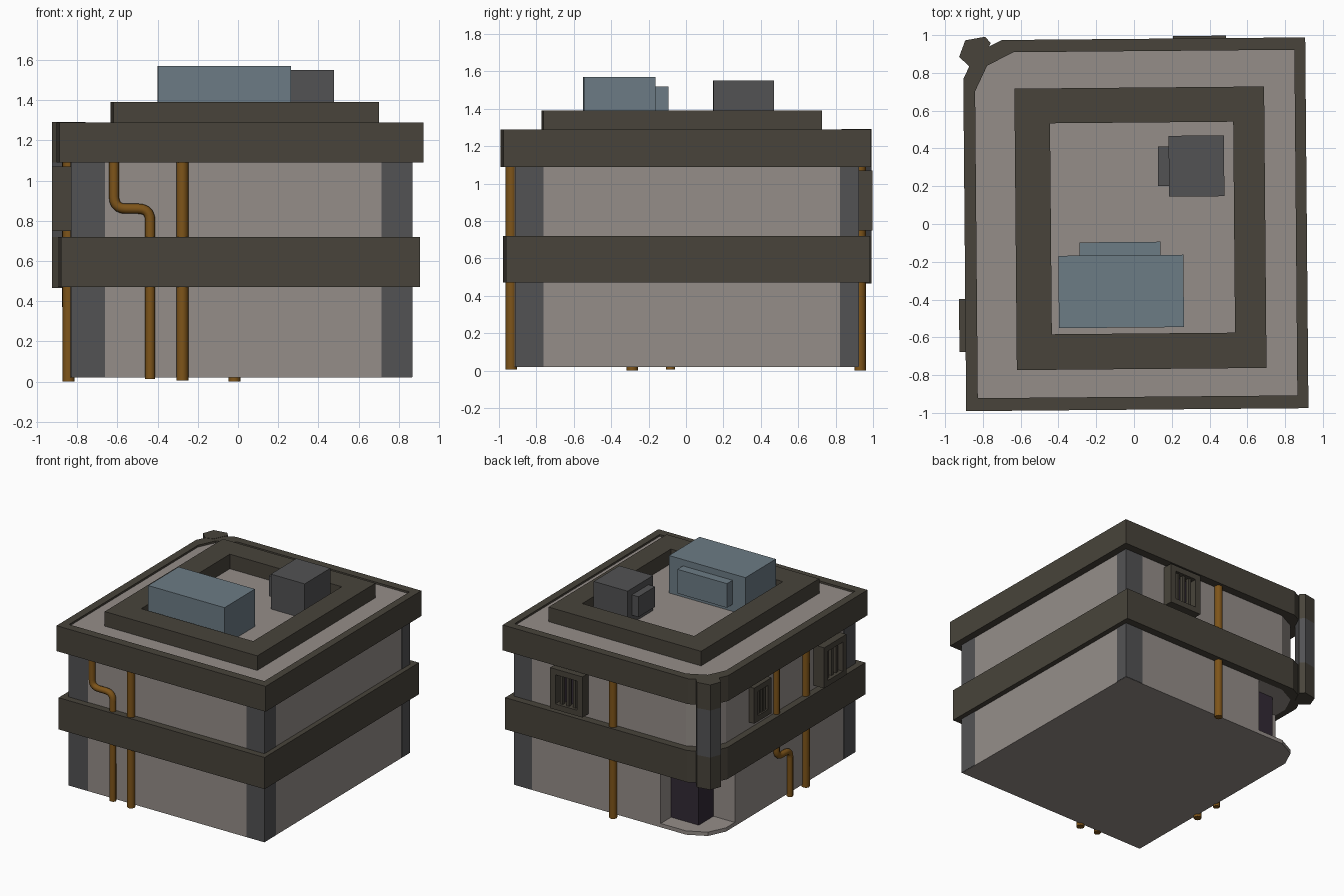
import bpy, math

if "Cube" in bpy.data.objects:
    bpy.data.objects.remove(bpy.data.objects["Cube"])

TILT = math.radians(0.5)   # the whole building sits slightly turned


def material(name, r, g, b):
    m = bpy.data.materials.new(name)
    m.diffuse_color = (r, g, b, 1)
    m.use_nodes = True
    m.node_tree.nodes["Principled BSDF"].inputs["Base Color"].default_value = m.diffuse_color
    return m


WALL = material("plaster", 0.30, 0.27, 0.25)
TRIM = material("dark_trim", 0.065, 0.057, 0.043)
STONE = material("dark_grey", 0.085, 0.085, 0.088)
BLUE = material("blue_metal", 0.15, 0.20, 0.235)
RUST = material("rust", 0.21, 0.09, 0.01)
DARK = material("shadow_purple", 0.032, 0.023, 0.036)


def finish(name, data, mat):
    ob = bpy.data.objects.new(name, data)
    bpy.context.collection.objects.link(ob)
    data.materials.append(mat)
    ob.rotation_euler.z = TILT
    return ob


def prism(name, pts, z0, z1, mat):
    n = len(pts)
    verts = [(x, y, z0) for x, y in pts] + [(x, y, z1) for x, y in pts]
    faces = [(i, (i + 1) % n, n + (i + 1) % n, n + i) for i in range(n)]
    faces += [tuple(range(n - 1, -1, -1)), tuple(range(n, 2 * n))]
    me = bpy.data.meshes.new(name)
    me.from_pydata(verts, [], faces)
    return finish(name, me, mat)


def rect(x0, x1, y0, y1):
    return [(x0, y0), (x1, y0), (x1, y1), (x0, y1)]


def box(name, x0, x1, y0, y1, z0, z1, mat):
    return prism(name, rect(x0, x1, y0, y1), z0, z1, mat)


def ring(name, outer, inner, z0, z1, mat):
    # closed band with a rectangular section between two outlines
    n = len(outer)
    loops = [(outer, z0), (outer, z1), (inner, z1), (inner, z0)]
    verts = [(x, y, z) for o, z in loops for x, y in o]
    faces = []
    for k in range(4):
        a, b = k * n, (k + 1) % 4 * n
        faces += [(a + i, a + (i + 1) % n, b + (i + 1) % n, b + i) for i in range(n)]
    me = bpy.data.meshes.new(name)
    me.from_pydata(verts, [], faces)
    return finish(name, me, mat)


def plan(x0, x1, y0, y1):
    # rectangle with a faceted back left corner
    return [(x0, y0), (x1, y0), (x1, y1), (x0 + 0.205, y1),
            (x0 + 0.065, y1 - 0.07), (x0, y1 - 0.205)]


def pipe(name, pts, r, bend=0.06):
    # polyline with rounded corners, swept with a circle
    path = [pts[0]]
    for i in range(1, len(pts) - 1):
        p = pts[i]

        def toward(q):
            d = math.dist(p, q)
            return [p[k] + (q[k] - p[k]) * bend / d for k in range(3)]
        a, b = toward(pts[i - 1]), toward(pts[i + 1])
        for s in range(6):
            t = s / 5
            path.append([a[k] * (1 - t) ** 2 + 2 * p[k] * t * (1 - t) + b[k] * t * t
                         for k in range(3)])
    path.append(pts[-1])
    cu = bpy.data.curves.new(name, "CURVE")
    cu.dimensions = "3D"
    cu.bevel_depth, cu.bevel_resolution, cu.use_fill_caps = r, 2, True
    sp = cu.splines.new("POLY")
    sp.points.add(len(path) - 1)
    for q, p in zip(sp.points, path):
        q.co = (*p, 1)
    tmp = bpy.data.objects.new(name + "_path", cu)
    bpy.context.collection.objects.link(tmp)
    me = bpy.data.meshes.new_from_object(tmp.evaluated_get(bpy.context.evaluated_depsgraph_get()))
    bpy.data.objects.remove(tmp)
    me.materials.clear()
    ob = finish(name, me, RUST)
    bpy.context.view_layer.objects.active = ob
    bpy.ops.object.select_all(action="DESELECT")
    ob.select_set(True)
    bpy.ops.object.shade_smooth_by_angle(angle=math.radians(50))


def vent(name, side, c, w, depth, z0, z1):
    # framed grille on the "back" (+y) or "left" (-x) wall, centred on c
    def part(label, u0, u1, d0, d1, a, b, mat):
        if side == "back":
            box(name + label, u0, u1, 0.91 + d0, 0.91 + d1, a, b, mat)
        else:
            box(name + label, -0.83 - d1, -0.83 - d0, u0, u1, a, b, mat)
    h, t = w / 2, 0.045
    part("_sill", c - h, c + h, 0, depth, z0, z0 + t, TRIM)
    part("_head", c - h, c + h, 0, depth, z1 - t, z1, TRIM)
    for s in (-1, 1):
        e = sorted((c + s * h, c + s * (h - t)))
        part("_jamb", e[0], e[1], 0, depth, z0 + t, z1 - t, TRIM)
    part("_back", c - h + t, c + h - t, 0, 0.012, z0 + t, z1 - t, DARK)
    for k in (-1, 0, 1):
        u = c + k * (w - 2 * t) / 3.4
        part("_bar", u - 0.011, u + 0.011, depth * 0.4, depth * 0.75, z0 + t, z1 - t, TRIM)


# Walls, floor slab and roof
body = plan(-0.835, 0.857, -0.915, 0.915)
prism("floor_slab", body, 0.02, 0.05, WALL)
ground = body[:3] + [(-0.41, 0.915), (-0.41, 0.78), (-0.64, 0.78), (-0.64, 0.6), (-0.835, 0.6)]
prism("ground_floor", ground, 0.05, 0.5, WALL)
prism("upper_floor", body, 0.47, 1.275, WALL)

# Dark recessed entrance at the back left corner
box("entrance_back_panel", -0.645, -0.41, 0.77, 0.785, 0.05, 0.47, DARK)
box("entrance_left_panel", -0.65, -0.635, 0.6, 0.785, 0.05, 0.47, DARK)

# Horizontal bands and roof kerb
ring("lower_band", plan(-0.888, 0.897, -0.97, 0.975), body, 0.47, 0.72, TRIM)
ring("upper_band", plan(-0.897, 0.915, -0.983, 0.98), body, 1.09, 1.29, TRIM)
ring("roof_kerb", rect(-0.627, 0.695, -0.768, 0.722), rect(-0.44, 0.53, -0.58, 0.537),
     1.27, 1.39, TRIM)

# Corner quoins
for n, (x0, x1, y0, y1) in {
        "front_left": (-0.838, -0.67, -0.918, -0.77),
        "front_right": (0.705, 0.86, -0.918, -0.77),
        "back_right": (0.705, 0.86, 0.815, 0.918)}.items():
    box("quoin_" + n, x0, x1, y0, y1, 0.022, 1.1, STONE)

# Faceted post on the cut corner
post = [(-0.80, 0.86), (-0.75, 0.965), (-0.78, 0.998), (-0.885, 0.98), (-0.918, 0.892), (-0.862, 0.84)]
for n, z0, z1, m in (("lower", 0.465, 0.72, TRIM), ("middle", 0.72, 1.09, STONE),
                     ("upper", 1.09, 1.292, TRIM)):
    prism("corner_post_" + n, post[::-1][::-1], z0, z1, m)

# Pipes
pipe("front_pipe", [(-0.285, -0.932, 1.1), (-0.285, -0.932, 0.005)], 0.03)
pipe("front_bent_pipe", [(-0.625, -0.93, 1.1), (-0.625, -0.93, 0.86),
                         (-0.445, -0.93, 0.86), (-0.445, -0.93, 0.012)], 0.025)
pipe("back_pipe", [(-0.01, 0.932, 1.1), (-0.01, 0.932, 0.0)], 0.03)
pipe("left_pipe", [(-0.845, -0.28, 1.1), (-0.845, -0.28, 0.0)], 0.03)
pipe("left_bent_pipe", [(-0.85, 0.095, 1.1), (-0.85, 0.095, 0.37),
                        (-0.85, -0.075, 0.37), (-0.85, -0.075, 0.005)], 0.024)

# Grilles
vent("back_grille", "back", 0.355, 0.28, 0.083, 0.75, 1.07)
vent("left_grille", "left", -0.53, 0.28, 0.1, 0.75, 1.07)
vent("small_grille", "left", 0.31, 0.22, 0.05, 0.77, 1.05)

# Roof units
box("blue_unit", -0.402, 0.26, -0.548, -0.165, 1.27, 1.57, BLUE)
box("blue_unit_panel", -0.29, 0.14, -0.17, -0.095, 1.33, 1.52, BLUE)
box("grey_unit", 0.187, 0.48, 0.143, 0.465, 1.27, 1.55, STONE)
box("grey_unit_panel", 0.13, 0.19, 0.2, 0.41, 1.34, 1.5, STONE)
